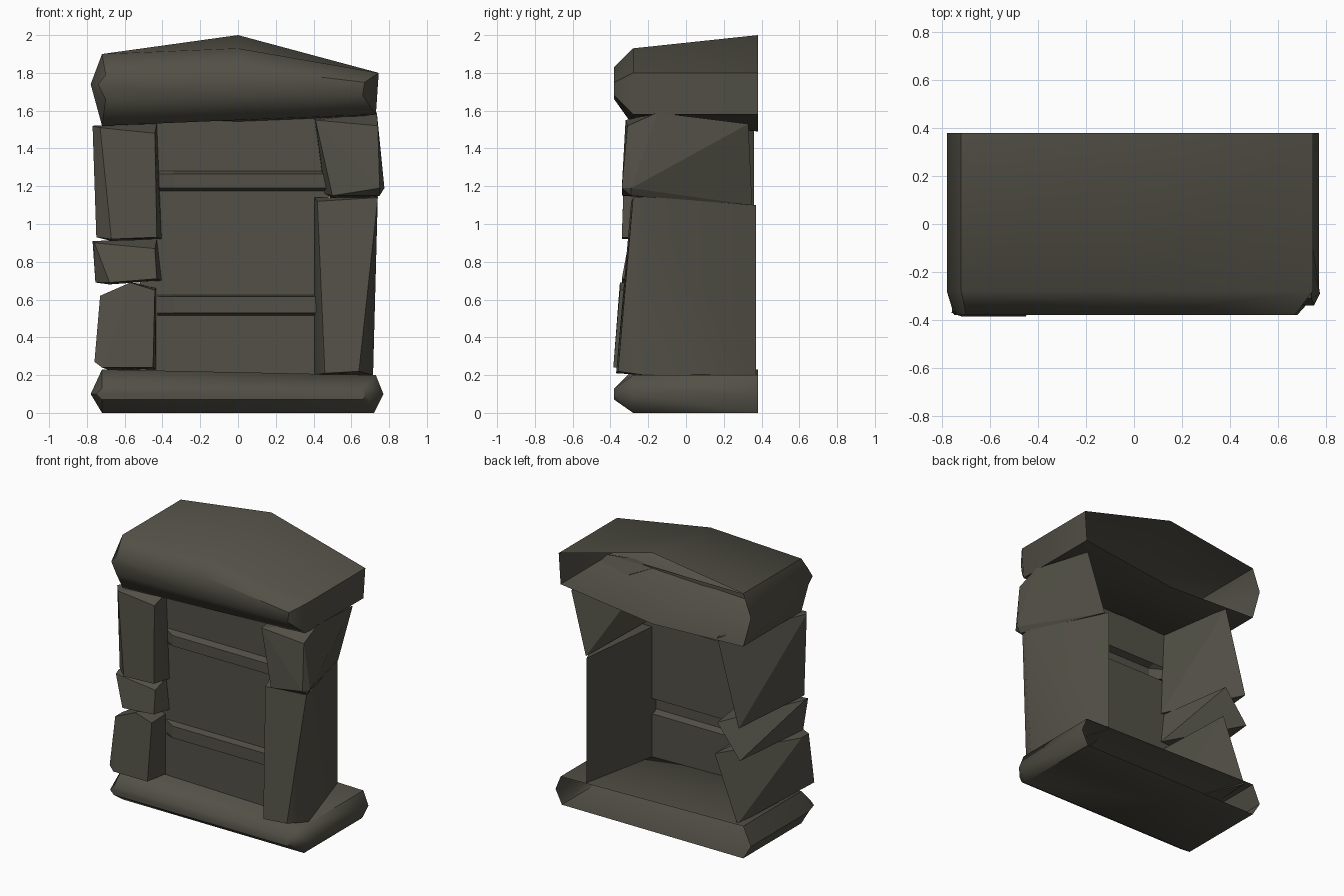
import bpy, bmesh, math

if "Cube" in bpy.data.objects:
    bpy.data.objects.remove(bpy.data.objects["Cube"])

stone_mat = bpy.data.materials.new("dark olive stone")
stone_mat.diffuse_color = (0.085, 0.081, 0.062, 1)
stone_mat.use_nodes = True
stone_mat.node_tree.nodes["Principled BSDF"].inputs["Base Color"].default_value = stone_mat.diffuse_color


def finish(bm, name, smooth=0):
    bmesh.ops.recalc_face_normals(bm, faces=bm.faces)
    me = bpy.data.meshes.new(name)
    bm.to_mesh(me)
    bm.free()
    ob = bpy.data.objects.new(name, me)
    bpy.context.collection.objects.link(ob)
    me.materials.append(stone_mat)
    if smooth:
        bpy.ops.object.select_all(action='DESELECT')
        ob.select_set(True)
        bpy.context.view_layer.objects.active = ob
        bpy.ops.object.shade_smooth_by_angle(angle=math.radians(smooth))
    return ob


def slab(name, rings):
    """Open-backed slab: rings run from the back to the capped front."""
    bm = bmesh.new()
    loops = [[bm.verts.new(p) for p in ring] for ring in rings]
    n = len(loops[0])
    for a, b in zip(loops, loops[1:]):
        for i in range(n):
            j = (i + 1) % n
            bm.faces.new((a[i], a[j], b[j], b[i]))
    bm.faces.new(loops[-1])
    return finish(bm, name, 50)


def stone(name, pts, smooth=0):
    """Rough wedge-shaped block: hull of its corner points."""
    bm = bmesh.new()
    for p in pts:
        bm.verts.new(p)
    bmesh.ops.convex_hull(bm, input=bm.verts)
    bmesh.ops.dissolve_limit(bm, angle_limit=math.radians(2),
                             verts=bm.verts, edges=bm.edges)
    return finish(bm, name, smooth)


def ring(y, xz):
    return [(x, y, z) for x, z in xz]


# base slab
base = [(-.72, 0), (.72, 0), (.77, .1), (.73, .2), (-.72, .23), (-.78, .1)]
base_front = [(-.72, .07), (.66, .07), (.68, .1), (.66, .13), (-.72, .13), (-.75, .1)]
slab("base_slab", [ring(.38, base), ring(-.28, base), ring(-.38, base_front)])

# lintel on top
lin_back = [(-.72, 1.52), (0, 1.49), (.73, 1.58), (.745, 1.8), (0, 2), (-.72, 1.9), (-.78, 1.74)]
lin_mid = [(-.72, 1.52), (0, 1.55), (.73, 1.58), (.745, 1.8), (0, 1.93), (-.72, 1.9), (-.78, 1.74)]
lin_front = [(-.7, 1.66), (0, 1.67), (.66, 1.68), (.67, 1.75), (0, 1.83), (-.7, 1.79), (-.74, 1.74)]
slab("lintel", [ring(.38, lin_back), ring(-.28, lin_mid), ring(-.38, lin_front)])

# left stones: front corners, outer corners, inner corners, back edge
stone("left_stone_upper", [
    (-.73, -.32, 1.51), (-.44, -.32, 1.48), (-.43, -.34, .93), (-.67, -.34, .92),
    (-.77, -.27, 1.52), (-.75, -.27, .93), (-.43, -.2, 1.53), (-.405, -.2, .92),
    (-.50, .36, 1.52), (-.67, .36, .91)])
stone("left_stone_middle", [
    (-.76, -.30, .90), (-.44, -.31, .87), (-.43, -.34, .71), (-.68, -.34, .69),
    (-.77, -.25, .91), (-.755, -.25, .69), (-.43, -.2, .92), (-.405, -.2, .70),
    (-.50, .36, .91), (-.68, .36, .68)])
stone("left_stone_lower", [
    (-.73, -.35, .62), (-.57, -.35, .69), (-.44, -.35, .65), (-.45, -.385, .24),
    (-.72, -.385, .24), (-.76, -.37, .27), (-.73, -.27, .62), (-.435, -.2, .66),
    (-.435, -.2, .23), (-.48, .36, .68), (-.66, .36, .22)])

# right stones
stone("right_stone_upper", [
    (.41, -.32, 1.55), (.74, -.31, 1.52), (.75, -.34, 1.19), (.50, -.34, 1.15),
    (.735, -.15, 1.59), (.775, -.29, 1.19), (.75, -.29, 1.15), (.405, -.2, 1.56),
    (.46, -.2, 1.16), (.68, .33, 1.53), (.55, .35, 1.10)])
stone("right_pillar", [
    (.42, -.29, 1.12), (.74, -.28, 1.14), (.64, -.36, .22), (.46, -.37, .21),
    (.74, -.22, 1.145), (.715, -.22, .2), (.405, -.22, 1.14), (.405, -.22, .2),
    (.53, .37, 1.10), (.53, .37, .2)], 45)

# recessed wall with two shallow ledges, tapered at their left end
W, L = -.2, -.25
rows = [(.15, W), (.515, W), (.53, L), (.615, L), (.625, W),
        (1.175, W), (1.19, L), (1.265, L), (1.28, W), (1.57, W)]
bm = bmesh.new()
grid = [[bm.verts.new((x, y if x > -.4 else W, z)) for x in (-.52, -.425, -.34, .48)]
        for z, y in rows]
for a, b in zip(grid, grid[1:]):
    for i in range(3):
        bm.faces.new((a[i], a[i + 1], b[i + 1], b[i]))
finish(bm, "recessed_wall")
